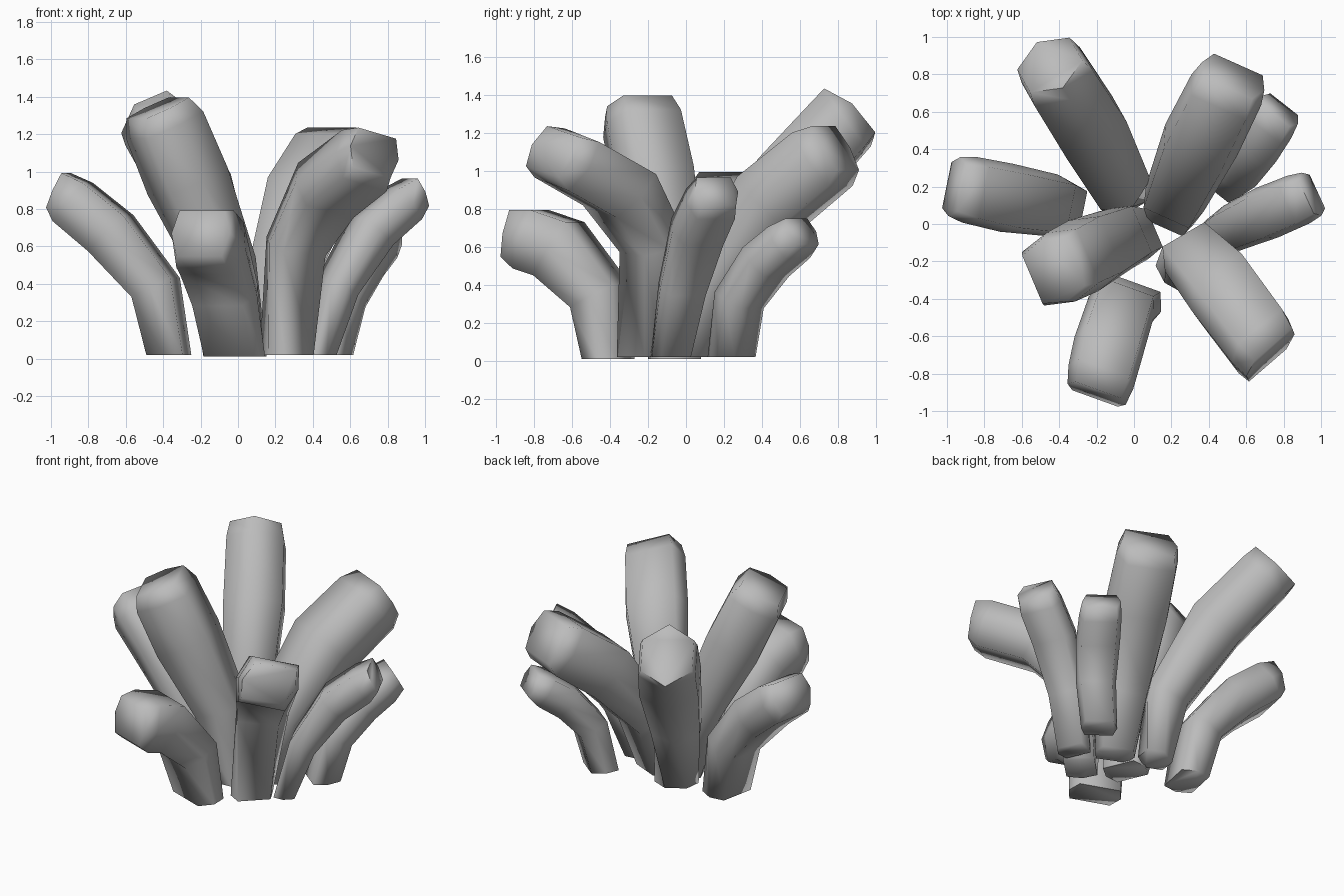
import bpy, bmesh, math
from mathutils import Vector

cube = bpy.data.objects.get("Cube")
if cube:
    bpy.data.objects.remove(cube)

# Single flat grey
grey = bpy.data.materials.new("stone grey")
grey.use_nodes = True
color = (0.5, 0.5, 0.5, 1)
grey.diffuse_color = color
grey.node_tree.nodes["Principled BSDF"].inputs["Base Color"].default_value = color


def section(corner, roll):
    """Hexagon with pointed sides; a larger corner value makes it boxier."""
    c, s = math.cos(roll), math.sin(roll)
    half = [(1, 0), (corner, 0.9), (-corner, 0.9)]
    ring = half + [(-a, -b) for a, b in half]
    return [(a * c - b * s, a * s + b * c) for a, b in ring]


def stalk(name, path, width, thick, base_width, base_thick,
          tip=0.75, corner=0.78, roll=0, tilt=0.6):
    """Bent finger: path is base, bend, middle and tip centres; tip is the end's
    thickness ratio, roll turns the upper section, tilt makes the end face steeper."""
    pts = [Vector(p) for p in path]
    out = Vector((pts[-1].x - pts[0].x, pts[-1].y - pts[0].y, 0)).normalized()
    side = Vector((-out.y, out.x, 0))
    # shoulder just before the blunt tip
    last = (pts[-1] - pts[-2]).normalized()
    pts.insert(3, pts[-1] - last * 0.1)
    sizes = [(base_width, base_thick),
             ((base_width + width) / 2, (base_thick + thick) / 2),
             (width, thick), (width * 0.97, thick * 0.97),
             (width * 0.87, thick * tip)]
    bm = bmesh.new()
    rings = []
    for i, (p, (w, t)) in enumerate(zip(pts, sizes)):
        if i == 0:
            normal = out  # the foot is cut level
        elif i == 4:
            normal = side.cross(last + out * tilt).normalized()
        else:
            along = (pts[i + 1] - p).normalized() + (p - pts[i - 1]).normalized()
            normal = side.cross(along).normalized()
        shape = section(corner, math.radians(roll) * (i > 0))
        rings.append([bm.verts.new(p + side * a * w / 2 + normal * b * t / 2)
                      for a, b in shape])
    n = len(rings[0])
    for lo, hi in zip(rings, rings[1:]):
        for k in range(n):
            bm.faces.new((lo[k], lo[(k + 1) % n], hi[(k + 1) % n], hi[k]))
    bm.faces.new(rings[0])
    bm.faces.new(rings[-1])
    bmesh.ops.recalc_face_normals(bm, faces=bm.faces)
    mesh = bpy.data.meshes.new(name)
    bm.to_mesh(mesh)
    bm.free()
    mesh.materials.append(grey)
    ob = bpy.data.objects.new(name, mesh)
    bpy.context.collection.objects.link(ob)
    bpy.ops.object.select_all(action='DESELECT')
    ob.select_set(True)
    bpy.context.view_layer.objects.active = ob
    bpy.ops.object.shade_smooth_by_angle(angle=math.radians(85))


# Tall stalks
stalk("back_left_stalk", [(-.04, .16, .02), (-.08, .22, .45), (-.24, .52, .92), (-.45, .85, 1.28)],
      .43, .42, .28, .2, tip=0.96, corner=0.5, roll=30, tilt=0)
stalk("back_stalk", [(.2, .05, .02), (.22, .14, .42), (.36, .45, .84), (.53, .79, 1.12)],
      .42, .4, .26, .18, tilt=0.2)
stalk("front_left_stalk", [(.02, -.06, .01), (-.08, -.08, .5), (-.27, -.17, .95), (-.43, -.25, 1.34)],
      .41, .4, .28, .22, tilt=0)
stalk("front_right_stalk", [(.26, -.22, .02), (.31, -.17, .6), (.47, -.35, .9), (.73, -.7, 1.1)],
      .41, .34, .27, .22, roll=18)

# Short outer stalks
stalk("left_stalk", [(-.37, .08, .02), (-.44, .1, .38), (-.68, .14, .67), (-.96, .2, .9)],
      .37, .3, .3, .22)
stalk("front_stalk", [(-.02, -.41, .01), (-.07, -.45, .34), (-.14, -.67, .59), (-.2, -.91, .67)],
      .38, .37, .35, .22)
stalk("right_stalk", [(.43, -.08, .02), (.53, -.02, .38), (.71, .06, .68), (.95, .16, .89)],
      .29, .24, .22, .15)
stalk("back_right_stalk", [(.49, .24, .02), (.55, .28, .32), (.65, .42, .52), (.78, .61, .68)],
      .28, .23, .23, .2, tilt=0.2)
